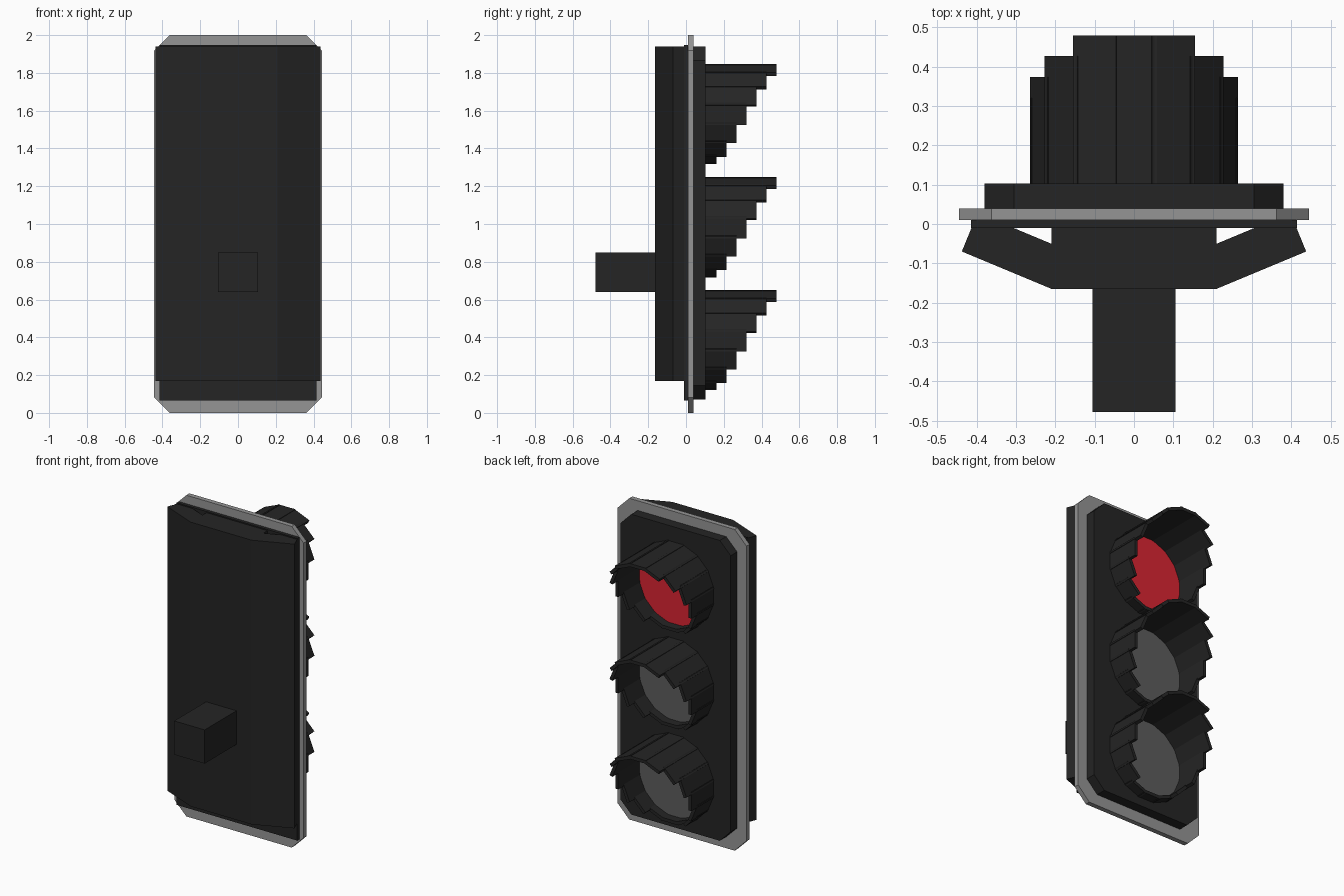
import bpy, bmesh, math
from mathutils import Matrix, Vector

if "Cube" in bpy.data.objects:
    bpy.data.objects.remove(bpy.data.objects["Cube"])


def material(name, rgb):
    m = bpy.data.materials.new(name)
    m.diffuse_color = (*rgb, 1)
    m.use_nodes = True
    m.node_tree.nodes["Principled BSDF"].inputs["Base Color"].default_value = m.diffuse_color
    return m


BLACK = material("black housing", (0.018, 0.018, 0.018))
GREY = material("grey border", (0.30, 0.30, 0.30))
DARK = material("unlit lens grey", (0.11, 0.11, 0.11))
RED = material("lit lens red", (0.70, 0.018, 0.032))


def finish(name, bm, mat):
    bmesh.ops.recalc_face_normals(bm, faces=bm.faces)
    me = bpy.data.meshes.new(name)
    bm.to_mesh(me)
    bm.free()
    me.materials.append(mat)
    ob = bpy.data.objects.new(name, me)
    bpy.context.collection.objects.link(ob)
    return ob


def prism(name, points, offset, mat):
    """Extrude a closed outline along an offset vector."""
    bm = bmesh.new()
    face = bm.faces.new([bm.verts.new(p) for p in points])
    ext = bmesh.ops.extrude_face_region(bm, geom=[face])
    verts = [g for g in ext["geom"] if isinstance(g, bmesh.types.BMVert)]
    bmesh.ops.translate(bm, vec=offset, verts=verts)
    return finish(name, bm, mat)


def plate(name, w, z0, z1, c, y0, y1, mat):
    """Upright rectangular plate with chamfered corners."""
    if c:
        out = [(-w, z0 + c), (-w + c, z0), (w - c, z0), (w, z0 + c),
               (w, z1 - c), (w - c, z1), (-w + c, z1), (-w, z1 - c)]
    else:
        out = [(-w, z0), (w, z0), (w, z1), (-w, z1)]
    return prism(name, [(x, y0, z) for x, z in out], (0, y1 - y0, 0), mat)


# Layered plates
plate("border_plate", 0.445, 0.0, 2.0, 0.082, 0.01, 0.04, GREY)
plate("lamp_panel", 0.38, 0.07, 1.94, 0.075, 0.03, 0.103, BLACK)
plate("back_plate", 0.415, 0.065, 1.947, 0, -0.01, 0.015, BLACK)

# Rear casing: middle block with an angled wing on each side
Z0, Z1 = 0.17, 1.94
plate("rear_casing", 0.21, Z0, Z1, 0, -0.165, 0.0, BLACK)
for side, label in ((-1, "left"), (1, "right")):
    wing = [(0.21, -0.165), (0.438, -0.07), (0.398, 0.028), (0.17, -0.067)]
    prism(label + "_wing", [(side * x, y, Z0) for x, y in wing],
          (0, 0, Z1 - Z0), BLACK)

# Mounting arm
plate("mounting_arm", 0.105, 0.64, 0.85, 0, -0.478, -0.15, BLACK)

# Lamps: a disc lens inside a hood of stepped overlapping slats
SLATS, RADIUS, THICK, HALF = 16, 0.2625, 0.02, 0.059
BASE = 0.09


def hood(name, zc):
    bm = bmesh.new()
    for i in range(SLATS):
        step = min(i, SLATS - i)
        tip = 0.48 - 0.0532 * min(max(step - 1, 0), 6)
        m = (Matrix.Translation((0, (BASE + tip) / 2, zc))
             @ Matrix.Rotation(i * math.tau / SLATS, 4, 'Y')
             @ Matrix.Translation((0, 0, RADIUS - THICK / 2))
             @ Matrix.Diagonal((2 * HALF, tip - BASE, THICK, 1)))
        bmesh.ops.create_cube(bm, size=1, matrix=m)
    finish(name, bm, BLACK)


def lens(name, zc, mat):
    bm = bmesh.new()
    m = Matrix.Translation((0, 0.1, zc)) @ Matrix.Rotation(math.pi / 2, 4, 'X')
    bmesh.ops.create_cone(bm, cap_ends=True, segments=32, radius1=0.246,
                          radius2=0.246, depth=0.018, matrix=m)
    finish(name, bm, mat)


for label, zc, mat in (("top", 1.583, RED), ("middle", 0.983, DARK),
                       ("bottom", 0.385, DARK)):
    hood(label + "_hood", zc)
    lens(label + "_lens", zc, mat)
